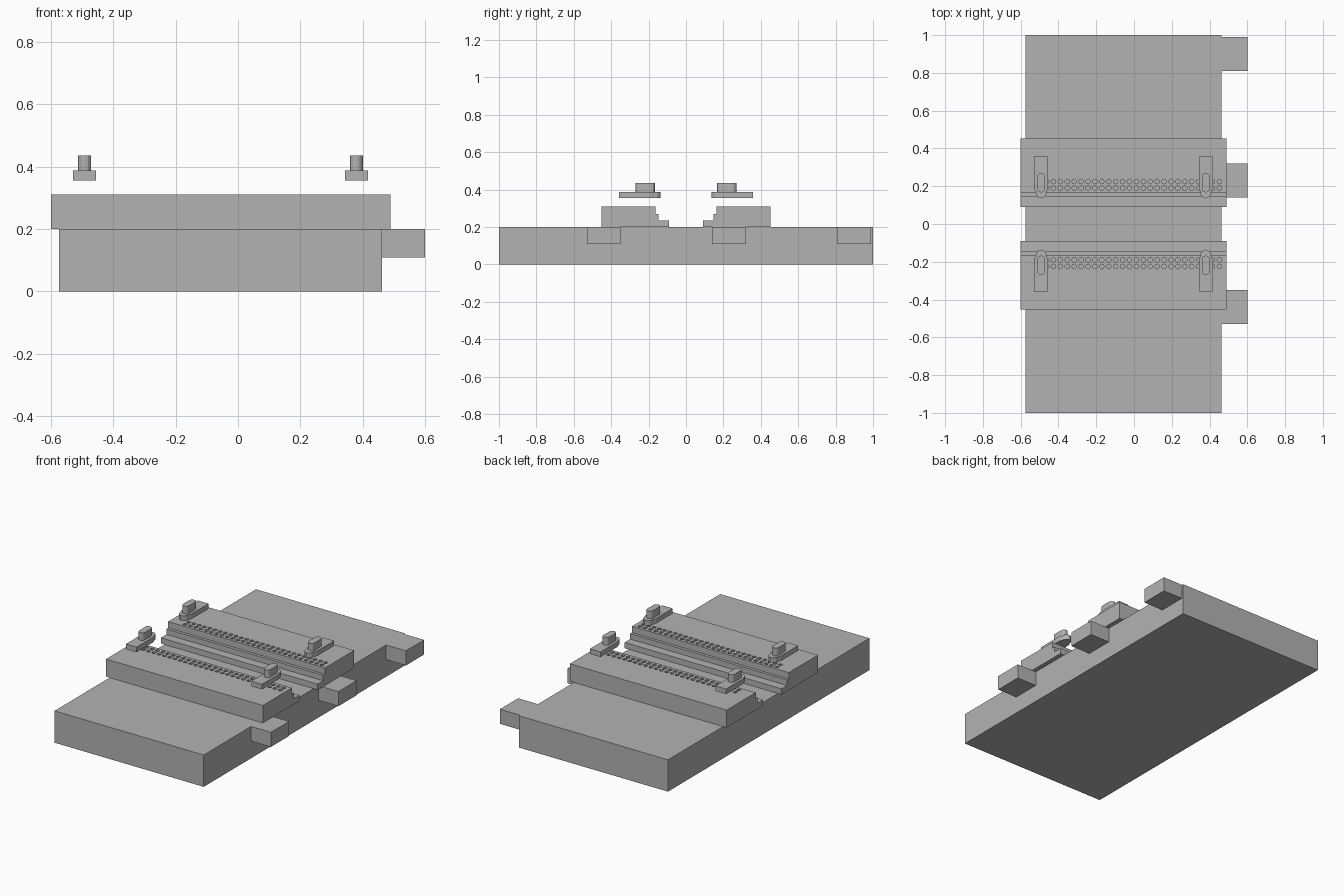
import bpy, bmesh, math
from mathutils import Matrix, Vector

if "Cube" in bpy.data.objects:
    bpy.data.objects.remove(bpy.data.objects["Cube"])

grey = bpy.data.materials.new("mid grey")
grey.use_nodes = True
grey.diffuse_color = (0.45, 0.45, 0.45, 1)
grey.node_tree.nodes["Principled BSDF"].inputs["Base Color"].default_value = (0.45, 0.45, 0.45, 1)


def finish(name, bm):
    bmesh.ops.recalc_face_normals(bm, faces=bm.faces)
    mesh = bpy.data.meshes.new(name)
    bm.to_mesh(mesh)
    bm.free()
    mesh.materials.append(grey)
    obj = bpy.data.objects.new(name, mesh)
    bpy.context.collection.objects.link(obj)
    return obj


def prism(name, outline, push):
    """Extrude a closed outline of 3D points along a vector."""
    bm = bmesh.new()
    face = bm.faces.new([bm.verts.new(p) for p in outline])
    new = bmesh.ops.extrude_face_region(bm, geom=[face])["geom"]
    bmesh.ops.translate(bm, vec=Vector(push),
                        verts=[v for v in new if isinstance(v, bmesh.types.BMVert)])
    return finish(name, bm)


def box(name, x0, x1, y0, y1, z0, z1):
    return prism(name, [(x0, y0, z0), (x1, y0, z0), (x1, y1, z0), (x0, y1, z0)], (0, 0, z1 - z0))


def arc(x, y, r, start, steps=6):
    """Half circle of points, counted from a start angle."""
    return [(x + r * math.cos(start + math.pi * i / steps),
             y + r * math.sin(start + math.pi * i / steps)) for i in range(steps + 1)]


# Base slab and the three side tabs
box("base", -0.575, 0.462, -1, 1, 0, 0.2)
for name, y in (("front_tab", -0.44), ("middle_tab", 0.23), ("back_tab", 0.9)):
    box(name, 0.462, 0.6, y - 0.09, y + 0.09, 0.108, 0.2)

step_profile = [(0.453, 0.2), (0.453, 0.31), (0.164, 0.31), (0.164, 0.27),
                (0.146, 0.27), (0.146, 0.236), (0.091, 0.236), (0.091, 0.2)]

for side, s in (("front", -1), ("back", 1)):
    # Stepped plate
    plate = prism(side + "_plate", [(-0.6, s * y, z) for y, z in step_profile], (1.09, 0, 0))

    # Two rows of holes
    bm = bmesh.new()
    for i in range(27):
        for y in (0.19, 0.225):
            bmesh.ops.create_cone(bm, cap_ends=True, segments=8, radius1=0.0125, radius2=0.0125, depth=0.2,
                                  matrix=Matrix.Translation((0.452 - i * 0.0366, s * y, 0.31)))
    cutter = finish(side + "_hole_cutter", bm)
    cut = plate.modifiers.new("holes", 'BOOLEAN')
    cut.operation = 'DIFFERENCE'
    cut.solver = 'EXACT'
    cut.object = cutter
    bpy.context.view_layer.objects.active = plate
    bpy.ops.object.modifier_apply(modifier=cut.name)
    bpy.data.objects.remove(cutter)

    # Clamps with round-nosed bars and slot-shaped knobs
    for end, x in (("right", -0.492), ("left", 0.38)):
        nose = [(x - 0.037, 0.358), (x - 0.037, 0.19)]
        nose += [(px, 0.172 + (py - 0.172) * 1.2) for px, py in arc(x, 0.172, 0.03, math.pi)]
        nose += [(x + 0.037, 0.19), (x + 0.037, 0.358)]
        prism(f"{side}_{end}_clamp", [(px, s * py, 0.355) for px, py in nose], (0, 0, 0.032))
        slot = arc(x, 0.188, 0.021, math.pi) + arc(x, 0.249, 0.021, 0)
        prism(f"{side}_{end}_knob", [(px, s * py, 0.387) for px, py in slot], (0, 0, 0.048))
